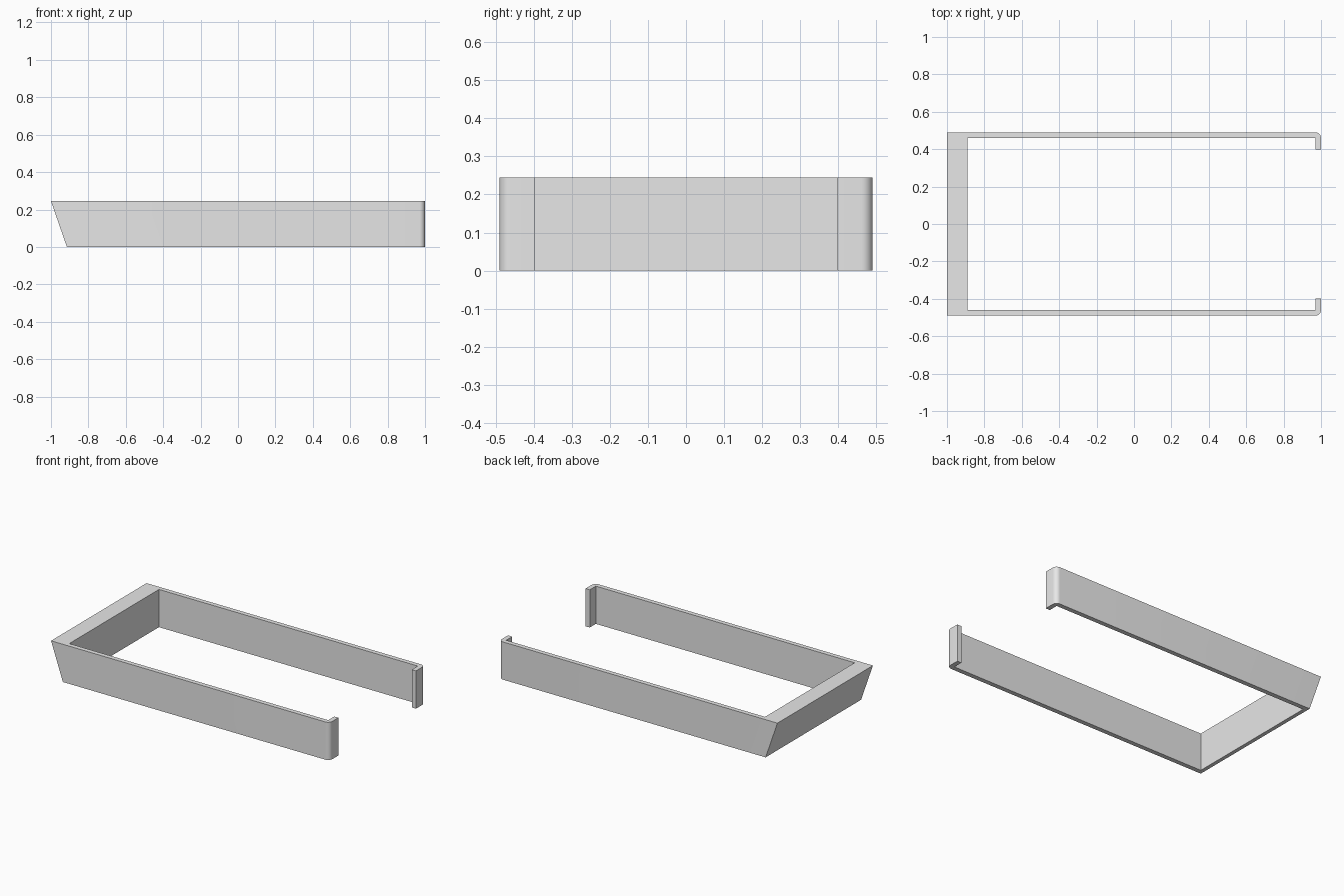
import bpy, bmesh
from math import sin, cos, pi

cube = bpy.data.objects.get("Cube")
if cube:
    bpy.data.objects.remove(cube, do_unlink=True)

HEIGHT, HALF_W, WALL = 0.245, 0.49, 0.03
LIP_Y, END_INNER, END_SLOPE = 0.398, -0.89, 0.085
RADIUS, STEPS = 0.03, 8

# Grey material
grey = bpy.data.materials.new("plain grey")
grey.use_nodes = True
colour = (0.8, 0.8, 0.8, 1)
grey.diffuse_color = colour
grey.node_tree.nodes["Principled BSDF"].inputs["Base Color"].default_value = colour

# Half of the U-shaped outline: outer corner, rounded arm tip, lip, inner wall
half = [(-1, HALF_W)]
for i in range(STEPS + 1):
    a = pi / 2 * (1 - i / STEPS)
    half.append((1 - RADIUS + RADIUS * cos(a), HALF_W - RADIUS + RADIUS * sin(a)))
half += [(1, LIP_Y), (1 - WALL, LIP_Y),
         (1 - WALL, HALF_W - WALL), (END_INNER, HALF_W - WALL)]
outline = half + [(x, -y) for x, y in reversed(half)]

# Extrude the outline, leaning the outer face of the end wall inward at the base
bm = bmesh.new()
base = bm.faces.new([bm.verts.new((x, y, 0)) for x, y in outline])
top = bmesh.ops.extrude_face_region(bm, geom=[base])["geom"]
top_verts = [v for v in top if isinstance(v, bmesh.types.BMVert)]
bmesh.ops.translate(bm, verts=top_verts, vec=(0, 0, HEIGHT))
for v in bm.verts:
    if v.co.z < HEIGHT / 2 and v.co.x < -0.99:
        v.co.x += END_SLOPE
bmesh.ops.recalc_face_normals(bm, faces=bm.faces)

mesh = bpy.data.meshes.new("bracket_frame")
bm.to_mesh(mesh)
bm.free()
mesh.materials.append(grey)
frame = bpy.data.objects.new("bracket_frame", mesh)
bpy.context.collection.objects.link(frame)

# Smooth the rounded corners, keep the other edges sharp
bpy.ops.object.select_all(action='DESELECT')
frame.select_set(True)
bpy.context.view_layer.objects.active = frame
bpy.ops.object.shade_smooth_by_angle(angle=pi / 6)
